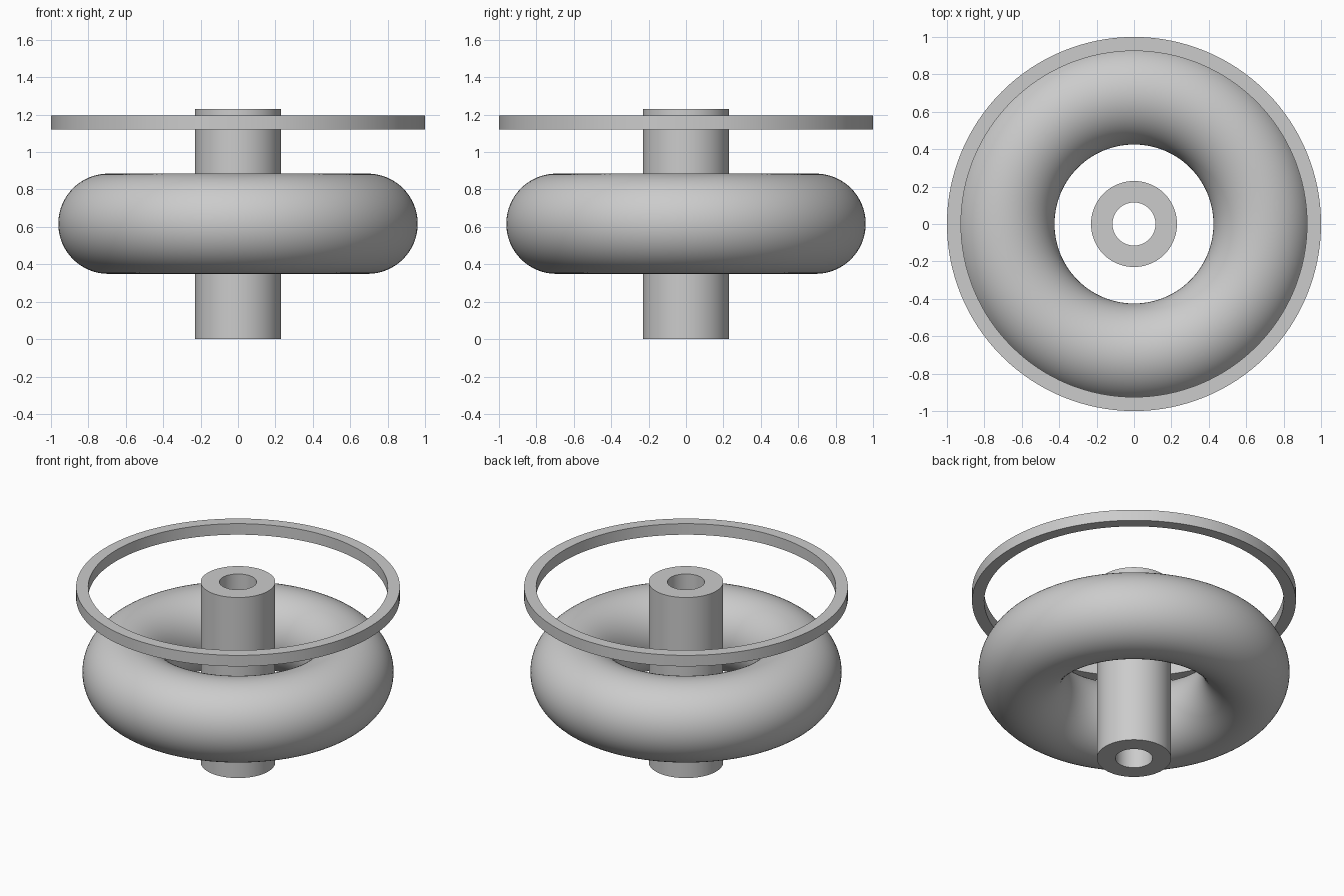
import bpy
import math

cube = bpy.data.objects.get("Cube")
if cube:
    bpy.data.objects.remove(cube, do_unlink=True)

# One plain grey for every part
grey = bpy.data.materials.new("light_grey")
grey.use_nodes = True
colour = (0.6, 0.6, 0.6, 1)
grey.diffuse_color = colour
grey.node_tree.nodes["Principled BSDF"].inputs["Base Color"].default_value = colour


def lathe(name, profile, segments=128):
    """Spin a closed (radius, height) profile around the z axis."""
    n = len(profile)
    verts, faces = [], []
    for s in range(segments):
        a = math.tau * s / segments
        verts += [(r * math.cos(a), r * math.sin(a), z) for r, z in profile]
        t = (s + 1) % segments
        for i in range(n):
            j = (i + 1) % n
            faces.append((s * n + i, t * n + i, t * n + j, s * n + j))
    mesh = bpy.data.meshes.new(name)
    mesh.from_pydata(verts, [], faces)
    mesh.materials.append(grey)
    obj = bpy.data.objects.new(name, mesh)
    bpy.context.collection.objects.link(obj)
    bpy.ops.object.select_all(action="DESELECT")
    obj.select_set(True)
    bpy.context.view_layer.objects.active = obj
    bpy.ops.object.shade_smooth_by_angle(angle=math.radians(35))
    return obj


def band(inner, outer, bottom, top):
    """Rectangular section of a flat-ended ring."""
    return [(inner, bottom), (outer, bottom), (outer, top), (inner, top)]


def circle(centre, height, radius, steps=64):
    """Round section of a doughnut."""
    angles = [math.tau * i / steps for i in range(steps)]
    return [(centre + radius * math.cos(a), height + radius * math.sin(a)) for a in angles]


# Hollow central tube, doughnut around it, thin hoop floating above
lathe("central_tube", band(0.115, 0.23, 0, 1.23))
lathe("doughnut_ring", circle(0.693, 0.617, 0.268))
lathe("upper_hoop", band(0.925, 1.0, 1.12, 1.195))
